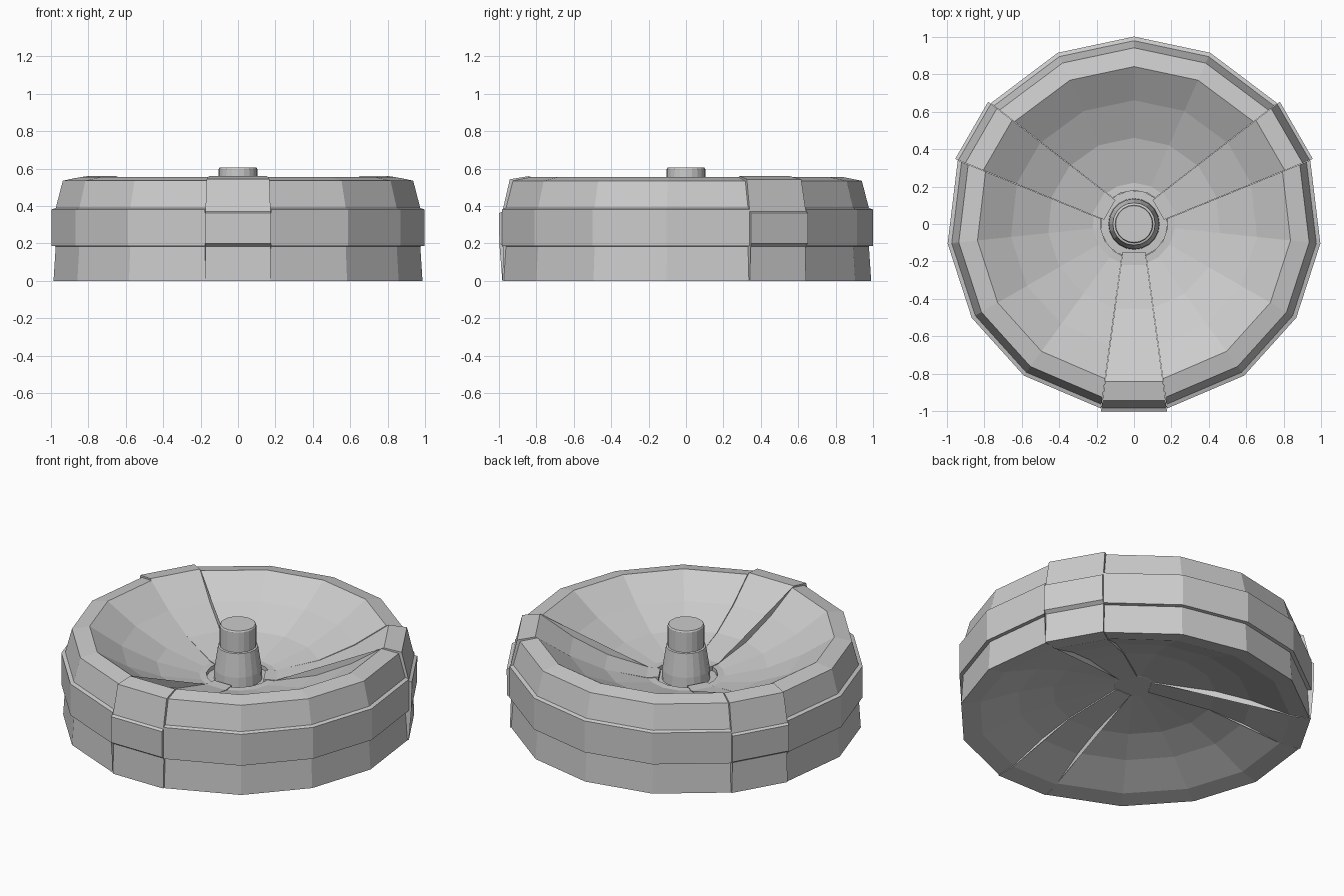
import bpy, bmesh, math
from math import radians, sin, cos, asin

default = bpy.data.objects.get("Cube")
if default:
    bpy.data.objects.remove(default, do_unlink=True)

grey = bpy.data.materials.new("plain grey")
grey.use_nodes = True
colour = (0.6, 0.6, 0.6, 1)
grey.diffuse_color = colour
grey.node_tree.nodes["Principled BSDF"].inputs["Base Color"].default_value = colour


def add_object(name, bm, turn=0):
    bmesh.ops.recalc_face_normals(bm, faces=bm.faces)
    mesh = bpy.data.meshes.new(name)
    bm.to_mesh(mesh)
    bm.free()
    mesh.materials.append(grey)
    obj = bpy.data.objects.new(name, mesh)
    obj.rotation_euler.z = turn
    bpy.context.collection.objects.link(obj)
    return obj


def sweep(name, slices, turn=0):
    """Solid through matching closed sections, capped at both ends."""
    bm = bmesh.new()
    rows = [[bm.verts.new(p) for p in section] for section in slices]
    for a, b in zip(rows, rows[1:]):
        for i in range(len(a)):
            j = (i + 1) % len(a)
            bm.faces.new((a[i], a[j], b[j], b[i]))
    caps = [bm.faces.new(rows[0]), bm.faces.new(rows[-1])]
    bmesh.ops.triangulate(bm, faces=caps)
    return add_object(name, bm, turn)


def lathe(name, profile, sides):
    """Round part from a radius and height profile, closed top and bottom."""
    bm = bmesh.new()
    rings = [[bm.verts.new((r * cos(math.tau * k / sides), r * sin(math.tau * k / sides), z))
              for k in range(sides)] for r, z in profile]
    for a, b in zip(rings, rings[1:]):
        for i in range(sides):
            j = (i + 1) % sides
            bm.faces.new((a[i], a[j], b[j], b[i]))
    bm.faces.new(rings[0])
    bm.faces.new(rings[-1])
    return add_object(name, bm)


def half_width(r):
    return 0.04 + 0.136 * r


# Bowl section: outer wall, rim, inside of the bowl, collar, underside
panel_section = [
    (0.99, 0), (0.978, 0.185), (1.0, 0.187), (1.0, 0.382), (0.978, 0.389),
    (0.94, 0.535), (0.84, 0.555), (0.66, 0.44), (0.46, 0.348), (0.22, 0.29),
    (0.18, 0.292), (0.18, 0.25), (0.11, 0.25), (0.11, 0.215),
    (0.46, 0.165), (0.66, 0.11), (0.88, 0.02),
]
# Rib section: almost flush with the bowl, proud of the outer wall
rib_section = [
    (0.982, 0), (0.976, 0.185), (0.998, 0.2), (1.0, 0.362), (0.982, 0.37),
    (0.942, 0.543), (0.84, 0.56), (0.65, 0.437), (0.453, 0.348), (0.22, 0.294),
    (0.15, 0.294), (0.15, 0.25), (0.09, 0.25), (0.09, 0.21),
    (0.453, 0.158), (0.65, 0.104), (0.87, 0.014),
]

for n, place in enumerate(("front", "left", "right")):
    turn = radians(120 * n)
    # Bowl panel between two ribs
    slices = []
    for angle in ("start", 36, 60, 84, "end"):
        section = []
        for r, z in panel_section:
            edge = asin(half_width(r) / r)
            if angle == "start":
                a = edge
            elif angle == "end":
                a = radians(120) - edge
            else:
                a = radians(angle)
            section.append((r * sin(a), -r * cos(a), z))
        slices.append(section)
    sweep(place + "_bowl_panel", slices, turn)
    # Tapered rib
    sweep(place + "_rib", [[(s * half_width(r), -r, z) for r, z in rib_section]
                           for s in (-1, 1)], turn)

# Hub disc and post
lathe("hub_disc", [(0.11, 0.213), (0.17, 0.23), (0.18, 0.268), (0.13, 0.27)], 15)
lathe("post_base", [(0.137, 0.26), (0.134, 0.33), (0.113, 0.47), (0.1, 0.474)], 20)
lathe("post", [(0.103, 0.46), (0.103, 0.597), (0.098, 0.605)], 20)
